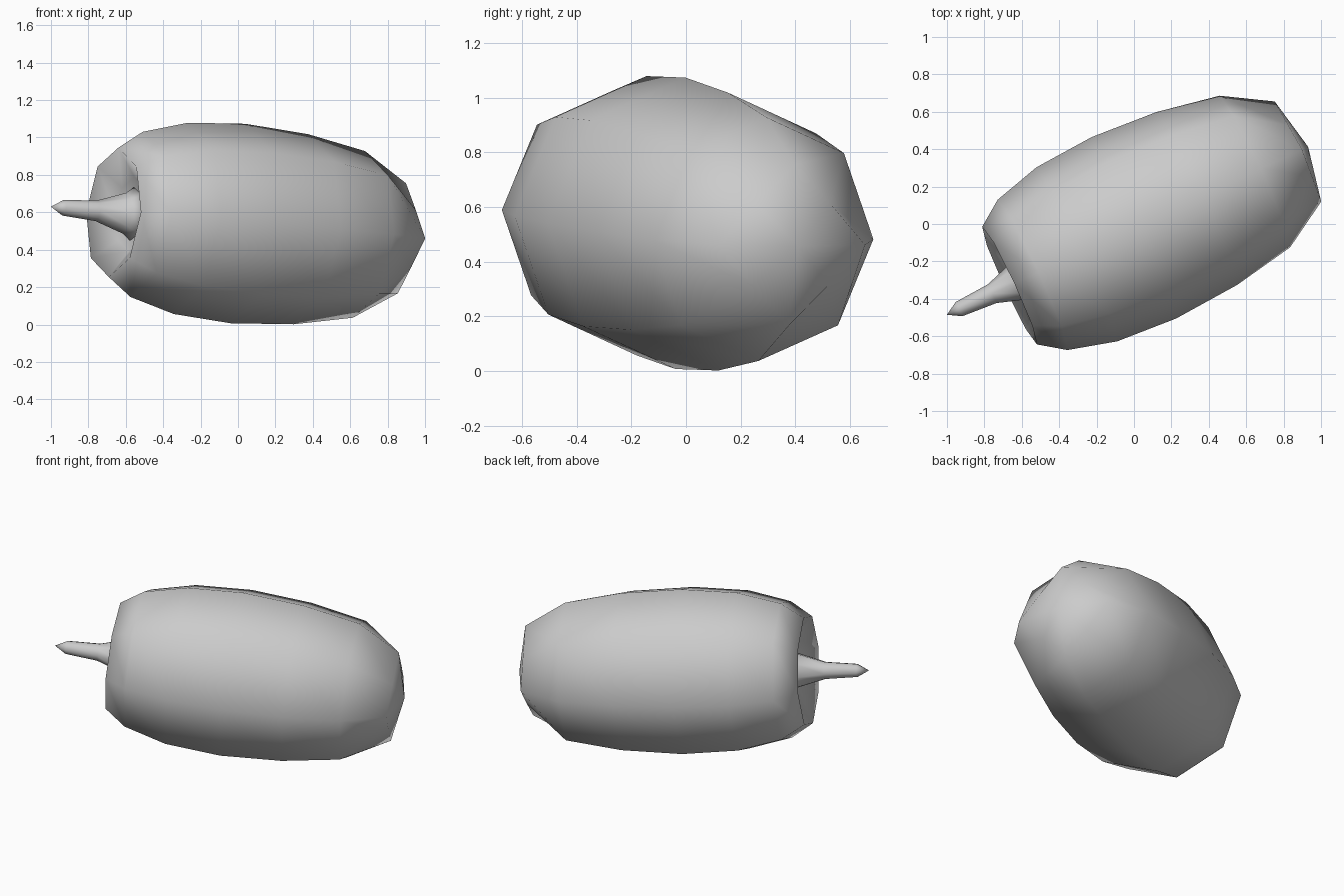
import bpy, bmesh, math
from mathutils import Vector

if "Cube" in bpy.data.objects:
    bpy.data.objects.remove(bpy.data.objects["Cube"], do_unlink=True)

grey = bpy.data.materials.new("plain grey")
grey.use_nodes = True
grey.diffuse_color = (0.6, 0.6, 0.6, 1)
grey.node_tree.nodes["Principled BSDF"].inputs["Base Color"].default_value = (0.6, 0.6, 0.6, 1)

# Tilted long axis of the fruit, with its sideways and upward directions
SIDES = 8
ORIGIN = Vector((0, -0.02, 0.54))
AXIS = Vector((1, 0.465, -0.09)).normalized()
SIDE = Vector((-AXIS.y, AXIS.x, 0)).normalized()
UP = AXIS.cross(SIDE)


def lathe(name, start, rings, end):
    """Turn rings of (distance, radius, diagonal scale) between two poles."""
    bm = bmesh.new()
    loops = []
    for t, r, diagonal in rings:
        loop = []
        for i in range(SIDES):
            a = math.tau * i / SIDES
            rad = r * (diagonal if i % 2 else 1)
            p = ORIGIN + AXIS * t + (SIDE * math.cos(a) + UP * math.sin(a)) * rad
            loop.append(bm.verts.new(p))
        loops.append(loop)
    first = bm.verts.new(ORIGIN + AXIS * start)
    last = bm.verts.new(ORIGIN + AXIS * end)
    for i in range(SIDES):
        j = (i + 1) % SIDES
        bm.faces.new((first, loops[0][j], loops[0][i]))
        bm.faces.new((last, loops[-1][i], loops[-1][j]))
        for a, b in zip(loops, loops[1:]):
            bm.faces.new((a[i], a[j], b[j], b[i]))
    bmesh.ops.recalc_face_normals(bm, faces=bm.faces)
    for f in bm.faces:
        f.smooth = True
    mesh = bpy.data.meshes.new(name)
    bm.to_mesh(mesh)
    bm.free()
    mesh.materials.append(grey)
    obj = bpy.data.objects.new(name, mesh)
    bpy.context.collection.objects.link(obj)
    return obj


# Barrel-shaped body: sunken stem end, full belly, squared-off far end
lathe("fruit_body", -0.62, [
    (-0.63, 0.2, 1), (-0.736, 0.347, 1), (-0.6, 0.443, 1), (-0.338, 0.513, 1),
    (0, 0.535, 1), (0.372, 0.51, 1), (0.715, 0.447, 1), (0.97, 0.295, 0.72),
], 1.03)

# Stem: pointed tip, slim neck, flared base
lathe("stem", -1.107, [
    (-1.035, 0.042, 1), (-0.84, 0.055, 1), (-0.67, 0.11, 1), (-0.62, 0.15, 1),
], -0.6)
